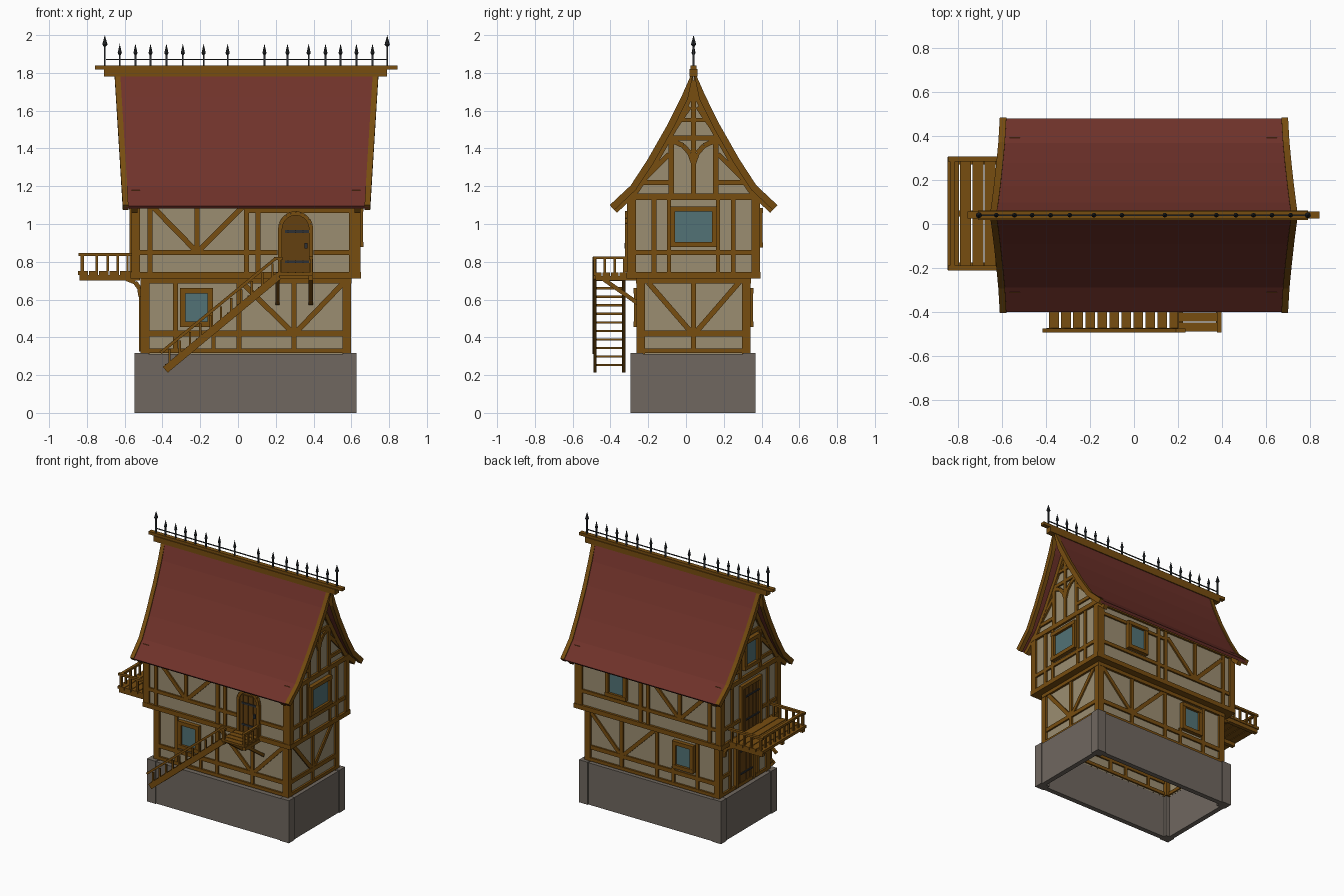
import bpy, bmesh, math
from mathutils import Vector, Matrix

if "Cube" in bpy.data.objects:
    bpy.data.objects.remove(bpy.data.objects["Cube"])

def mat(name, c):
    m = bpy.data.materials.new(name)
    m.diffuse_color = (*c, 1)
    m.use_nodes = True
    m.node_tree.nodes["Principled BSDF"].inputs["Base Color"].default_value = m.diffuse_color
    return m
WOOD = mat("oak timber", (.185, .074, .005))
DARK = mat("dark oak", (.125, .05, .005))
PLASTER = mat("plaster", (.33, .27, .165))
STONE = mat("stone", (.16, .137, .115))
ROOF = mat("red roof", (.16, .032, .023))
GLASS = mat("glass", (.085, .17, .18))
IRON = mat("iron", (.026, .03, .034))

CX, CY = .042, .04
parts = {}
def bm_of(name, m):
    return parts.setdefault(name, (bmesh.new(), m))[0]

def beam(name, a, b, w, d, n=(0, 0, 1), m=WOOD):
    a, b, n = Vector(a), Vector(b), Vector(n)
    ax = b - a
    t = ax.normalized()
    n = (n - t * n.dot(t)).normalized()
    s = n.cross(t)
    c = (a + b) / 2
    M = Matrix((ax, s * w, n * d)).transposed().to_4x4()
    M.translation = c
    bmesh.ops.create_cube(bm_of(name, m), size=1, matrix=M)

def box(name, x0, x1, y0, y1, z0, z1, m=WOOD):
    beam(name, (x0, (y0 + y1) / 2, (z0 + z1) / 2), (x1, (y0 + y1) / 2, (z0 + z1) / 2), y1 - y0, z1 - z0, m=m)

def poly(name, pts, m):
    bm = bm_of(name, m)
    return bm.faces.new([bm.verts.new(p) for p in pts])

# ---- wall frames: u runs along the wall, o is the distance out of it
H = {"lower": (.555, .30), "upper": (.605, .35)}
N = {"front": (0, -1, 0), "back": (0, 1, 0), "right": (1, 0, 0), "left": (-1, 0, 0)}
def P(face, lvl, u, z, o=0):
    hx, hy = H[lvl]
    nx, ny, _ = N[face]
    return Vector((CX + nx * (hx + o), u, z)) if nx else Vector((u, CY + ny * (hy + o), z))

def T(face, lvl, u0, z0, u1, z1, w=.026, out=0, d=.022, name="timber_frame", m=WOOD):
    o = out - d / 2
    beam(name + ("" if name != "timber_frame" else "_" + lvl), P(face, lvl, u0, z0, o), P(face, lvl, u1, z1, o), w, d, N[face], m)

def window(face, lvl, u, z, hw, hh):
    f = .028
    T(face, lvl, u, z - hh + f, u, z + hh - f, 2 * (hw - f), 0, .008, "window_glass", GLASS)
    for s in (-1, 1):
        T(face, lvl, u + s * (hw - f / 2), z - hh, u + s * (hw - f / 2), z + hh, f, .016, .04, "window_frame")
        T(face, lvl, u - hw, z + s * (hh - f / 2), u + hw, z + s * (hh - f / 2), f, .018, .04, "window_frame")

def door(face, lvl, u, z0, z1, hw):
    n = 5
    for i in range(n):
        x = u - hw + (i + .5) * 2 * hw / n
        T(face, lvl, x, z0, x, z1, 2 * hw / n - .005, 0, .014, "plank_door", DARK)
    for s in (-1, 1):
        T(face, lvl, u + s * hw, z0, u + s * hw, z1, .024, .012, .034, "door_frame")
    T(face, lvl, u - hw - .012, z1, u + hw + .012, z1, .028, .014, .036, "door_frame")
    for k in (.25, .75):
        T(face, lvl, u - hw * .9, z0 + (z1 - z0) * k, u + hw * .5, z0 + (z1 - z0) * k, .012, .006, .008, "door_hinge", IRON)

# ---- stone base
for s in (-1, 1):
    y = CY - .003 + s * .306
    box("stone_base", -.54, .62, y - .018, y + .018, 0, .312, STONE)
    x = .04 + s * .562
    box("stone_base", x - .018, x + .018, -.286, .36, 0, .312, STONE)
    for t in (-1, 1):
        px, py = .04 + s * .551, .037 + t * .298
        box("stone_corner", px - .036, px + .036, py - .033, py + .033, 0, .318, STONE)

# ---- plaster walls
for lvl, z0, z1 in (("lower", .31, .73), ("upper", .73, 1.18)):
    hx, hy = H[lvl][0] - .012, H[lvl][1] - .012
    c = [(CX + a * hx, CY + b * hy) for a, b in ((-1, -1), (1, -1), (1, 1), (-1, 1))]
    for i in range(4):
        a, b = c[i], c[(i + 1) % 4]
        poly("plaster_wall_" + lvl, [(*a, z0), (*b, z0), (*b, z1), (*a, z1)], PLASTER)
    # corner posts
    for a, b in ((-1, -1), (1, -1), (1, 1), (-1, 1)):
        x, y, r = CX + a * (hx - .009), CY + b * (hy - .009), .023
        box("corner_post_" + lvl, x - r, x + r, y - r, y + r, z0, z1)

# ---- horizontal sills on every side
for f in N:
    for lvl, z, w, out, d in (("lower", .33, .024, .002, .024), ("lower", .70, .03, .004, .03),
                              ("lower", .42, .03, 0, .022), ("upper", .728, .034, .005, .065),
                              ("upper", .85, .026, 0, .022), ("upper", 1.145, .034, .004, .03)):
        c = CX if f in ("front", "back") else CY
        h = H[lvl][0 if f in ("front", "back") else 1] + (.004 if z in (.728, 1.145) else 0)
        if f == "left" and z in (.42, .85) or (f == "front" and z == .85):
            continue
        T(f, lvl, c - h, z, c + h, z, w, out, d)

# ---- long sides
for f in ("front", "back"):
    for u in (-.33, .005, .297):
        T(f, "lower", u, .33, u, .70)
    T(f, "lower", .02, .69, .285, .43, .028, -.002)
    T(f, "lower", .56, .69, .31, .43, .028, -.002)
    T(f, "lower", -.13, .33, -.13, .46, .022)
    window(f, "lower", -.22, .558, .087, .102)
    for u in (-.465, .045, .105, .60 - .0):
        T(f, "upper", u, .74, u, 1.15)
    T(f, "upper", -.217, .85, -.217, 1.15)
    T(f, "upper", -.45, 1.09, -.225, .86, .028, -.002)
    T(f, "upper", .025, 1.09, -.205, .86, .028, -.002)
    T(f, "upper", .045, 1.07, .60, 1.07, .024)
T("front", "upper", -.55, .85, .21, .85)
T("front", "upper", .40, .85, .64, .85)
window("back", "upper", .30, .98, .087, .105)

# ---- short sides
for d in (-1, 1):
    T("right", "lower", CY + d * .24, .69, CY + d * .015, .43, .028, -.002)
    for f in ("right", "left"):
        T(f, "upper", CY + d * .21, .74, CY + d * .21, 1.14)
    T("right", "upper", CY + d * .13, .74, CY + d * .13, 1.14, .022)
    T("left", "lower", CY + d * .16, .33, CY + d * .16, .70)
    T("left", "lower", CY + d * .16, .46, CY + d * .29, .46)
    T("left", "upper", CY + d * .12, .85, CY + d * .34, .85)
T("right", "lower", CY, .33, CY, .70)
window("right", "upper", CY, .985, .125, .108)
door("left", "lower", CY, .325, .66, .1)
door("left", "upper", CY, .745, 1.09, .11)

# ---- arched front door with ring frame
du, dr, zs = .305, .082, .975
arc = [(du + dr * math.cos(a), zs + dr * math.sin(a)) for a in [math.pi * i / 10 for i in range(11)]]
outline = [(du + dr, .745)] + arc + [(du - dr, .745)]
poly("arched_door", [P("front", "upper", u, z, -.003) for u, z in outline], DARK)
for (a, b), (c, e) in zip(outline, outline[1:]):
    T("front", "upper", a, b, c, e, .022, .012, .034, "arched_door_frame")
for i in range(4):
    u = du - .06 + .04 * i
    T("front", "upper", u, .745, u, 1.02, .034, .003, .01, "arched_door_plank", DARK)
for z in (.80, .96):
    T("front", "upper", du - .055, z, du + .075, z, .014, .008, .008, "arched_door_hinge", IRON)
T("front", "upper", du + .055, .87, du + .055, .90, .014, .016, .02, "door_handle", IRON)

# ---- roof: half profile (distance from ridge, height), ends slant outwards to the ridge
PROF = [(0, 1.82), (.063, 1.677), (.137, 1.528), (.243, 1.342), (.333, 1.204), (.444, 1.10)]
def end(z):
    return .655 + .045 * (z - 1.10) / .72

def slab(name, m, drop, th, x0, x1):
    for s in (-1, 1):
        rows = []
        for i, (t, z) in enumerate(PROF):
            p, q = PROF[max(i - 1, 0)], PROF[min(i + 1, len(PROF) - 1)]
            n = Vector((p[1] - q[1], q[0] - p[0])).normalized()
            e = [(max(t - n.x * k, 0), z - n.y * k) for k in (drop, drop + th)]
            bm = bm_of(name, m)
            rows.append([bm.verts.new((x, CY + s * r[0], r[1])) for x, r in
                         ((x0(z), e[0]), (x1(z), e[0]), (x1(z), e[1]), (x0(z), e[1]))])
        for a, b in zip(rows, rows[1:]):
            for j in range(4):
                bm.faces.new((a[j], a[(j + 1) % 4], b[(j + 1) % 4], b[j]))
        bm.faces.new(rows[0])
        bm.faces.new(rows[-1])
XR = .045
slab("roof_tiles", ROOF, .006, .02, lambda z: XR - end(z) + .01, lambda z: XR + end(z) - .01)
for s in (-1, 1):
    slab("bargeboard", WOOD, 0, .036, lambda z: XR + s * (end(z) - .03), lambda z: XR + s * end(z))
    slab("gable_rafter", WOOD, .026, .03, lambda z: CX + s * .575, lambda z: CX + s * .607)

# ---- gables
half = [(.338, 1.13), (.338, 1.165)] + [(t - .03, z - .01) for t, z in PROF[3:0:-1]] + [(0, 1.78)]
for f in ("right", "left"):
    pts = half + [(-t, z) for t, z in half[-2::-1]]
    poly("gable_wall", [P(f, "upper", CY + t, z, -.012) for t, z in pts], PLASTER)
    def G(d0, z0, d1, z1, w=.026, **k):
        T(f, "upper", CY + d0, z0, CY + d1, z1, w, **k)
    G(-.15, 1.455, .15, 1.455)
    G(-.10, 1.55, .10, 1.55, .022)
    G(0, 1.46, 0, 1.76)
    for s in (-1, 1):
        G(s * .118, 1.16, s * .118, 1.45, .03)
        G(s * .118, 1.22, s * .30, 1.22)
        G(s * .275, 1.225, s * .13, 1.37)
        G(s * .13, 1.46, s * .02, 1.62, .022, out=-.002)
        if f == "right":
            curve = [(0, 1.32), (.02, 1.375), (.055, 1.415), (.11, 1.44)]
            for a, b in zip(curve, curve[1:]):
                G(s * a[0], a[1], s * b[0], b[1], .026, out=-.001)
    if f == "right":
        G(0, 1.16, 0, 1.45)
    else:
        window(f, "upper", CY, 1.32, .09, .11)

# ---- ridge beams and iron cresting
box("ridge_beam", -.71, .79, CY - .022, CY + .022, 1.78, 1.82)
box("ridge_cap", -.757, .844, CY - .016, CY + .016, 1.818, 1.84)
beam("crest_wire", (-.70, CY, 1.87), (.79, CY, 1.87), .006, .006, m=IRON)
XS = [-.705, -.626, -.543, -.463, -.379, -.292, -.182, -.055, .14, .262, .374, .463, .543, .627, .712, .79]
for x in XS:
    top = 2.0 if x in (XS[0], XS[-1]) else 1.955
    r = .014 if top == 2.0 else .011
    beam("crest_spike", (x, CY, 1.83), (x, CY, top - .05), .009, .009, (0, 1, 0), IRON)
    for z, h, a, b in ((top - .025, .05, r, 0), (top - .056, .012, .004, r)):
        bmesh.ops.create_cone(bm_of("crest_spike", IRON), cap_ends=True, segments=8, radius1=a, radius2=b,
                              depth=h, matrix=Matrix.Translation((x, CY, z)))

# ---- balcony on the left side
xs = [-.848, -.79, -.735, -.68, -.625, -.56]
for a, b in zip(xs, xs[1:]):
    box("balcony_deck", a, b - .005, -.21, .305, .73, .75)
for y in (-.19, .048, .285):
    box("balcony_joist", -.84, -.52, y - .014, y + .014, .702, .73)
    bend = [(-.515, .615), (-.522, .66), (-.545, .692), (-.59, .71)]
    for a, b in zip(bend, bend[1:]):
        beam("balcony_bracket", (a[0], y, a[1]), (b[0], y, b[1]), .024, .024, (0, 1, 0))
for y in (-.20, .295):
    beam("balcony_rail", (-.845, y, .838), (-.56, y, .838), .022, .016)
    for x in (-.748, -.69, -.637, -.585):
        beam("balcony_baluster", (x, y, .75), (x, y, .835), .013, .013, (0, 1, 0))
beam("balcony_rail", (-.825, -.21, .838), (-.825, .305, .838), .022, .016)
for i in range(10):
    y = -.20 + .055 * i
    r = .018 if i in (0, 9) else .013
    beam("balcony_baluster", (-.825, y, .74), (-.825, y, .842), r, r, (0, 1, 0))

# ---- stairs and landing at the front
for i in range(4):
    y = -.488 + i * .045
    box("stair_landing", .2, .395, y, y + .04, .725, .742)
for x in (.21, .385):
    box("landing_joist", x - .013, x + .013, -.48, -.25, .70, .725)
    beam("landing_brace", (x, -.255, .58), (x, -.44, .71), .022, .022, (1, 0, 0))
for y in (-.482, -.33):
    beam("stair_stringer", (-.385, y, .228), (.215, y, .725), .018, .04, (0, 0, 1))
for i in range(11):
    k = (i + .4) / 11
    x, z = -.385 + .6 * k, .235 + .497 * k
    box("stair_tread", x - .022, x + .022, -.482, -.33, z - .006, z + .006)
    beam("stair_baluster", (x, -.484, z), (x, -.484, z + .085), .012, .012, (0, 1, 0))
beam("stair_rail", (-.41, -.484, .318), (.20, -.484, .818), .02, .016)
beam("stair_rail", (.19, -.484, .818), (.235, -.484, .818), .02, .016)
beam("stair_baluster", (.22, -.484, .73), (.22, -.484, .82), .016, .016, (0, 1, 0))
beam("landing_rail", (.387, -.492, .822), (.387, -.315, .822), .02, .014)
for i in range(4):
    y = -.482 + .052 * i
    beam("landing_baluster", (.387, y, .73), (.387, y, .82), .013, .013, (0, 1, 0))

# ---- write the collected parts out as objects
for name, (bm, m) in parts.items():
    bmesh.ops.recalc_face_normals(bm, faces=bm.faces)
    me = bpy.data.meshes.new(name)
    bm.to_mesh(me)
    bm.free()
    me.materials.append(m)
    bpy.context.collection.objects.link(bpy.data.objects.new(name, me))
